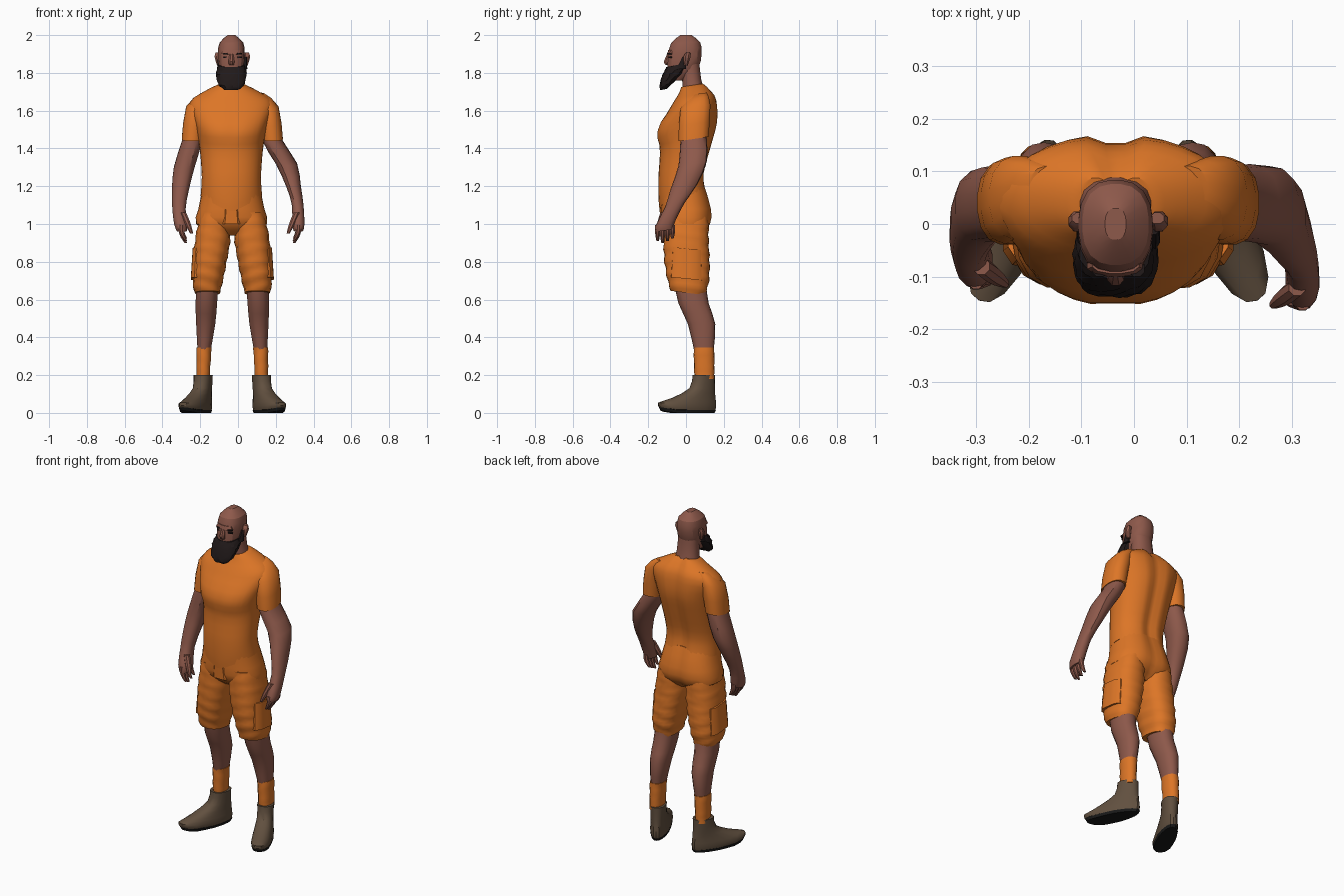
import bpy, bmesh, math
from mathutils import Vector, Matrix

cube = bpy.data.objects.get("Cube")
if cube:
    bpy.data.objects.remove(cube)

MID = -0.03     # mirror plane of the limbs
AXIS = -0.035   # middle of the head and trunk


def material(name, rgb):
    m = bpy.data.materials.new(name)
    m.use_nodes = True
    m.diffuse_color = (*rgb, 1)
    bsdf = m.node_tree.nodes["Principled BSDF"]
    bsdf.inputs["Base Color"].default_value = (*rgb, 1)
    bsdf.inputs["Roughness"].default_value = 0.8
    return m


ORANGE = material("orange cloth", (0.72, 0.18, 0.02))
SKIN = material("brown skin", (0.27, 0.1, 0.07))
HAIR = material("black hair", (0.015, 0.01, 0.01))
LEATHER = material("brown leather", (0.12, 0.08, 0.05))
RUBBER = material("dark rubber", (0.01, 0.01, 0.01))


def refine(rings, steps):
    """Add smoothly interpolated rings between the given ones."""
    rings = [Vector(r) for r in rings]
    last = len(rings) - 1
    result = []
    for i in range(last):
        a, b = rings[i], rings[i + 1]
        ta = (b - rings[max(i - 1, 0)]) / 2
        tb = (rings[min(i + 2, last)] - a) / 2
        for s in range(steps):
            t = s / steps
            ease = t * t * (3 - 2 * t)
            result.append(a.lerp(b, ease) + ta * t * (1 - t) ** 2 - tb * t * t * (1 - t))
    return result + [rings[last]]


def centred(rings, middle=AXIS):
    """Turn (z, half width, y front, y back) into full rings."""
    return [(z, middle - w, middle + w, front, back) for z, w, front, back in rings]


def loft(name, rings, mat, sides=16, power=2.4, slope=0, fold=0, steps=2, shape=None, angle=35):
    """Skin rounded rings, each given as (z, x low, x high, y front, y back)."""
    bm = bmesh.new()
    loops = []
    for z, x_low, x_high, front, back in refine(rings, steps):
        loop = []
        for i in range(sides):
            a = math.tau * (i + 0.5) / sides
            c, s = math.cos(a), math.sin(a)
            k = (abs(c) ** power + abs(s) ** power) ** (-1 / power) / 2
            k *= 1 + fold * math.sin(z * 90 + c * 2)
            dy = s * k * (back - front)
            co = Vector(((x_low + x_high) / 2 + c * k * (x_high - x_low),
                         (front + back) / 2 + dy, z + slope * dy))
            loop.append(bm.verts.new(shape(co) if shape else co))
        loops.append(loop)
    for a, b in zip(loops, loops[1:]):
        for i in range(sides):
            j = (i + 1) % sides
            bm.faces.new((a[i], a[j], b[j], b[i]))
    bm.faces.new(loops[0])
    bm.faces.new(loops[-1])
    bmesh.ops.recalc_face_normals(bm, faces=bm.faces)
    mesh = bpy.data.meshes.new(name)
    bm.to_mesh(mesh)
    bm.free()
    mesh.materials.append(mat)
    ob = bpy.data.objects.new(name, mesh)
    bpy.context.collection.objects.link(ob)
    bpy.ops.object.select_all(action="DESELECT")
    ob.select_set(True)
    bpy.context.view_layer.objects.active = ob
    bpy.ops.object.shade_smooth_by_angle(angle=math.radians(angle))


def pair(name, rings, mat, shape=Vector, **options):
    """Loft the right part and its mirror image."""
    def flip(co):
        co = shape(co)
        return Vector((2 * MID - co.x, co.y, co.z))
    loft("right_" + name, rings, mat, shape=shape, **options)
    loft("left_" + name, rings, mat, shape=flip, **options)


# Shirt: chest ledge, spine groove and a hem dipping at the front
def shirt_shape(co):
    off = abs(co.x - AXIS)
    if co.y > 0.04:
        co.y -= 0.025 * math.exp(-(off / 0.03) ** 2)
    elif co.z < 1.2:
        co.z -= 0.07 * max(0, 1 - off / 0.15)
    elif 1.44 < co.z < 1.55 and co.y < -0.06:
        co.y -= 0.008 * (1 - math.exp(-(off / 0.02) ** 2))
    return co


loft("shirt", centred([
    (1.15, 0.163, -0.14, 0.11), (1.25, 0.157, -0.147, 0.1), (1.4, 0.168, -0.138, 0.14),
    (1.52, 0.19, -0.145, 0.17), (1.64, 0.22, -0.08, 0.163),
    (1.7, 0.145, -0.04, 0.13), (1.735, 0.075, -0.025, 0.1)]),
    ORANGE, sides=36, power=2.2, slope=0.15, steps=3, shape=shirt_shape)
pair("sleeve", [
    (1.69, -0.2, -0.12, 0.03, 0.11), (1.62, -0.275, -0.16, -0.03, 0.13),
    (1.45, -0.298, -0.187, -0.04, 0.12)], ORANGE, slope=0.15)


# Shorts: seat, two creased legs, side pockets and a front flap
def seat_shape(co):
    if co.y > 0.05:
        co.y -= 0.02 * math.exp(-((co.x - AXIS) / 0.02) ** 2)
    return co


loft("shorts_seat", centred([
    (1.2, 0.15, -0.14, 0.1), (1.08, 0.175, -0.135, 0.135),
    (1.0, 0.188, -0.125, 0.13), (0.94, 0.09, -0.06, 0.07)]),
    ORANGE, sides=32, shape=seat_shape)
pair("shorts_leg", [
    (1.05, -0.2, -0.05, -0.12, 0.12), (0.93, -0.225, -0.04, -0.12, 0.12),
    (0.8, -0.235, -0.06, -0.115, 0.125), (0.7, -0.24, -0.08, -0.1, 0.12),
    (0.635, -0.23, -0.095, -0.08, 0.1)],
    ORANGE, sides=18, power=2.6, slope=-0.12, steps=5, fold=0.03)
pair("pocket", [(0.87, -0.24, -0.14, -0.07, 0.08), (0.71, -0.25, -0.14, -0.08, 0.085)],
     ORANGE, power=5, slope=-0.1)
loft("fly_flap", centred([(1.08, 0.04, -0.14, -0.1), (1.0, 0.05, -0.135, -0.09)]),
     ORANGE, sides=10, power=4)

# Legs and socks
pair("leg", [
    (0.72, -0.22, -0.1, -0.07, 0.1), (0.58, -0.225, -0.11, -0.04, 0.12),
    (0.47, -0.222, -0.12, 0.01, 0.155), (0.32, -0.214, -0.146, 0.045, 0.145)],
    SKIN, sides=14)
pair("sock", [(0.345, -0.22, -0.14, 0.04, 0.15), (0.18, -0.22, -0.15, 0.045, 0.15)],
     ORANGE, sides=14, steps=7, fold=0.03)

# Shoes, turned outwards about the ankle
TURN = Matrix.Rotation(math.radians(-25), 3, "Z")
ANKLE = Vector((-0.182, 0.095, 0))


def shoe_shape(co):
    heel = min(1, max(0, (co.y + 0.06) / 0.16))
    co.x *= 1 - heel / 4
    if co.z < 0.08:
        co.z += max(0, -co.y - 0.19) / 5
    return TURN @ co + ANKLE


pair("shoe", centred([
    (0.012, 0.052, -0.255, 0.065), (0.04, 0.056, -0.265, 0.07),
    (0.08, 0.05, -0.18, 0.065), (0.13, 0.047, -0.08, 0.06), (0.2, 0.05, -0.06, 0.06)], 0),
    LEATHER, sides=18, shape=shoe_shape)
pair("sole", centred([(0, 0.05, -0.25, 0.06), (0.016, 0.055, -0.26, 0.07)], 0),
     RUBBER, sides=18, steps=1, shape=shoe_shape)

# Arms, each in its own pose
loft("left_arm", [
    (1.58, 0.12, 0.2, -0.01, 0.1), (1.44, 0.13, 0.237, -0.03, 0.11),
    (1.32, 0.2, 0.313, -0.04, 0.11), (1.2, 0.255, 0.333, -0.08, 0.06),
    (1.1, 0.285, 0.347, -0.11, -0.01), (1.0, 0.287, 0.352, -0.16, -0.06),
    (0.965, 0.295, 0.345, -0.16, -0.07)], SKIN, sides=14, slope=0.15)
loft("right_arm", [
    (1.58, -0.26, -0.18, -0.01, 0.1), (1.44, -0.297, -0.19, -0.03, 0.11),
    (1.3, -0.34, -0.23, -0.035, 0.105), (1.18, -0.35, -0.26, -0.06, 0.05),
    (1.08, -0.348, -0.277, -0.085, 0), (1.0, -0.338, -0.268, -0.12, -0.02),
    (0.965, -0.325, -0.27, -0.12, -0.03)], SKIN, sides=14, slope=0.15)


# Fingers curling in towards the thigh
def digit(name, base, step, curl, r):
    rings = []
    for t, size in enumerate((1, 1.05, 0.9, 0.5)):
        x, y, z = base + step * t
        x += curl * t * t
        rings.append((z, x - r * size, x + r * size, y - r * size, y + r * size))
    loft(name, rings, SKIN, sides=8, power=2)


for side, sign, knuckle in (("left", 1, Vector((0.32, -0.15, 0.995))),
                            ("right", -1, Vector((-0.3, -0.11, 0.995)))):
    for i, name in enumerate(("index", "middle", "ring", "little")):
        length = 0.032 - 0.004 * abs(i - 1)
        digit(f"{side}_{name}_finger", knuckle + Vector((0, 0.026 * i, 0)),
              Vector((sign * 0.004, 0, -length)), -sign * 0.004, 0.0145)
    digit(f"{side}_thumb", knuckle + Vector((-sign * 0.01, 0.03, 0.065)),
          Vector((-sign * 0.015, -0.011, -0.037)), 0, 0.017)

# Neck, head and face
loft("neck", centred([
    (1.66, 0.085, -0.02, 0.105), (1.76, 0.063, -0.02, 0.08), (1.86, 0.06, -0.03, 0.07)]),
    SKIN, slope=0.2)
loft("head", centred([
    (1.76, 0.04, -0.1, -0.01), (1.82, 0.064, -0.1, 0.063), (1.9, 0.071, -0.094, 0.083),
    (1.96, 0.063, -0.078, 0.076), (2.0, 0.02, -0.03, 0.03)]),
    SKIN, sides=20, power=2.5, angle=25)
loft("nose", centred([
    (1.905, 0.009, -0.098, -0.08), (1.86, 0.017, -0.118, -0.08),
    (1.842, 0.013, -0.108, -0.08)]), SKIN, sides=8)
loft("brow_ridge", centred([(1.922, 0.045, -0.094, -0.06), (1.9, 0.055, -0.1, -0.06)]),
     SKIN, sides=12)
pair("ear", [
    (1.84, -0.112, -0.09, -0.01, 0.01), (1.885, -0.125, -0.09, -0.015, 0.025),
    (1.908, -0.118, -0.09, 0, 0.022)], SKIN, sides=8)
for name, z, front in (("eye", 1.88, -0.092), ("eyebrow", 1.898, -0.1)):
    pair(name, [(h, -0.08, -0.05, front, -0.07) for h in (z, z + 0.008)],
         HAIR, sides=8, power=4, steps=1)


# Beard with a wavy outline, and sideburns rising to the ears
def beard_shape(co):
    wave = Vector((math.sin(co.z * 190 + co.y * 90), math.sin(co.z * 150 + co.x * 130), 0))
    return co + wave * 0.003


loft("beard", centred([
    (1.712, 0.04, -0.134, -0.105), (1.74, 0.068, -0.138, -0.07),
    (1.8, 0.08, -0.124, 0), (1.842, 0.068, -0.102, 0.01)]),
    HAIR, sides=28, slope=0.2, steps=3, shape=beard_shape, angle=25)
pair("sideburn", [
    (1.82, -0.11, -0.08, -0.05, 0), (1.885, -0.107, -0.09, -0.02, 0)], HAIR, sides=8)
